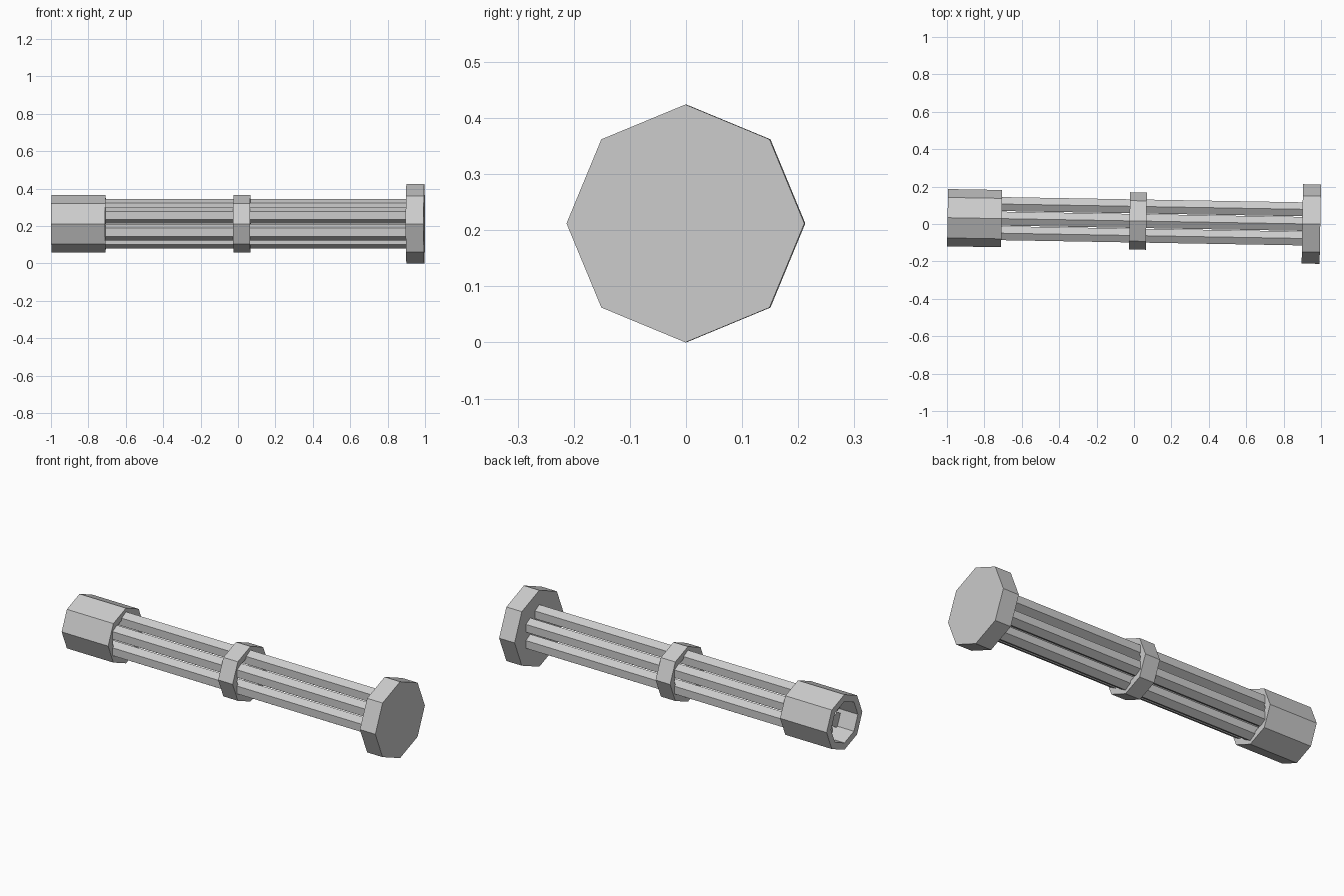
import bpy, bmesh
from math import sin, cos, pi, radians
from mathutils import Matrix

if "Cube" in bpy.data.objects:
    bpy.data.objects.remove(bpy.data.objects["Cube"])

# Whole assembly is yawed one degree; local origin is the centre of the rear cap face
FRAME = Matrix.Translation((0.996, -0.001, 0.212)) @ Matrix.Rotation(radians(-1), 4, 'Z')


def prism(name, x0, x1, sides, radius, inner=0, y=0, z=0):
    """Low-poly prism (or tube, when inner is set) along local x with a corner pointing up."""
    bm = bmesh.new()

    def loop(x, r):
        return [bm.verts.new((x, y + r * sin(2 * pi * i / sides), z + r * cos(2 * pi * i / sides)))
                for i in range(sides)]

    def bridge(a, b):
        for i in range(sides):
            j = (i + 1) % sides
            bm.faces.new((a[i], a[j], b[j], b[i]))

    a, b = loop(x0, radius), loop(x1, radius)
    bridge(a, b)
    if inner:
        c, d = loop(x0, inner), loop(x1, inner)
        bridge(b, d)
        bridge(d, c)
        bridge(c, a)
    else:
        bm.faces.new(a)
        bm.faces.new(b)
    bmesh.ops.recalc_face_normals(bm, faces=bm.faces[:])
    mesh = bpy.data.meshes.new(name)
    bm.to_mesh(mesh)
    bm.free()
    ob = bpy.data.objects.new(name, mesh)
    ob.matrix_world = FRAME
    bpy.context.collection.objects.link(ob)
    return ob


# Rear end cap
prism("end_cap", -0.096, 0, 8, 0.212)

# Middle clamp and long muzzle sleeve, both open octagonal rings
prism("middle_clamp", -1.02, -0.93, 8, 0.153, inner=0.115)
prism("muzzle_sleeve", -1.993, -1.704, 8, 0.153, inner=0.115)

# Six hexagonal barrels around the axis
for k in range(6):
    t = k * pi / 3
    prism(f"barrel_{k + 1}", -1.89, -0.09, 6, 0.043, y=0.09 * sin(t), z=0.09 * cos(t))
